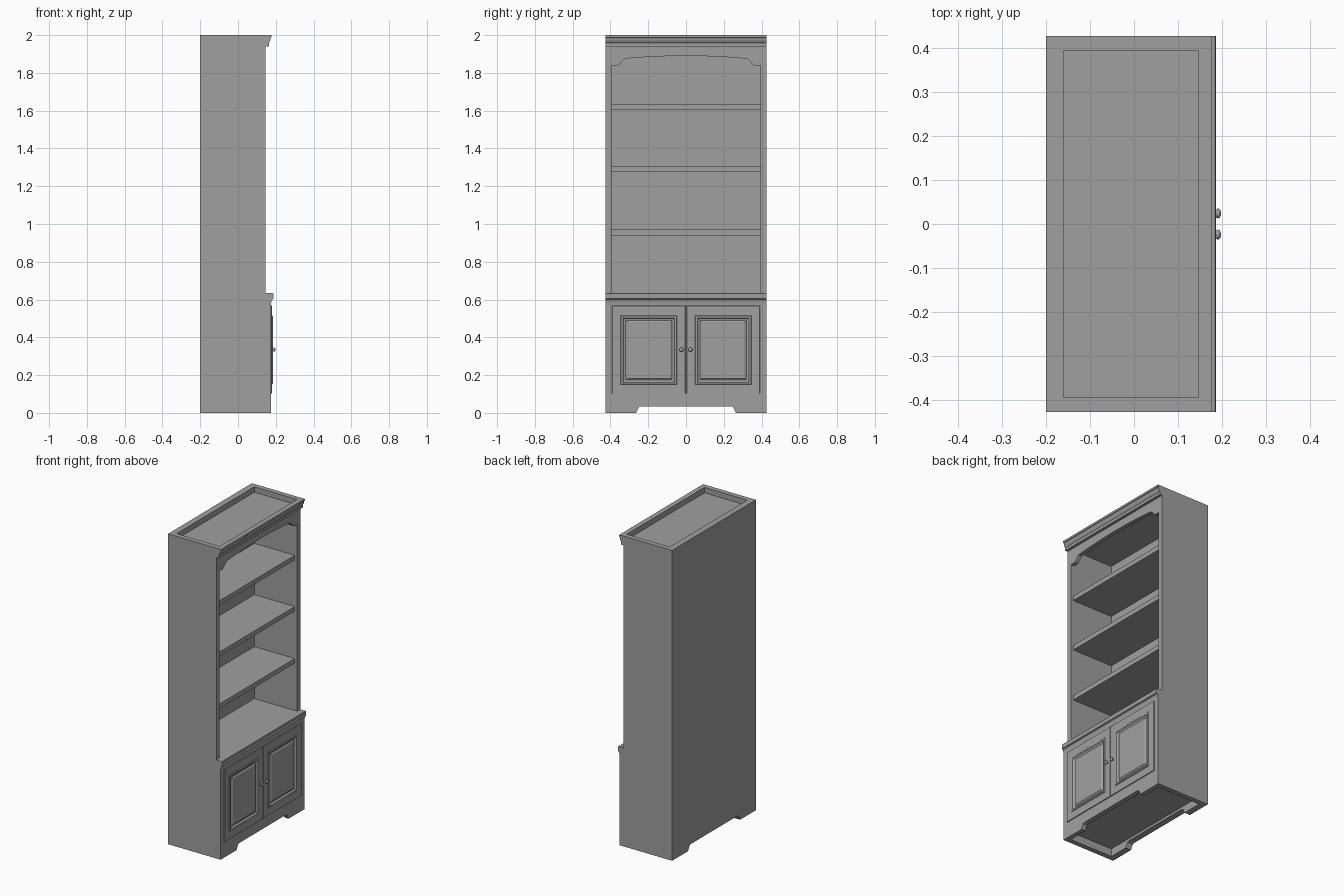
import bpy, bmesh, math
from mathutils import Vector

if "Cube" in bpy.data.objects:
    bpy.data.objects.remove(bpy.data.objects["Cube"])

wood = bpy.data.materials.new("grey paint")
wood.diffuse_color = (0.35, 0.35, 0.35, 1)
wood.use_nodes = True
wood.node_tree.nodes["Principled BSDF"].inputs["Base Color"].default_value = wood.diffuse_color

W, IN = 0.427, 0.395            # outer and inner half width
BACK, BACK_IN = -0.20, -0.16    # back board
STILE, BASE = 0.145, 0.175      # front of upper and lower section


def finish(name, bm):
    bmesh.ops.recalc_face_normals(bm, faces=bm.faces)
    me = bpy.data.meshes.new(name)
    bm.to_mesh(me)
    bm.free()
    me.materials.append(wood)
    ob = bpy.data.objects.new(name, me)
    bpy.context.collection.objects.link(ob)
    return ob


def prism(name, pts, axis, a, b):
    """Extrude a profile of (x, z) along y, or of (y, z) along x."""
    bm = bmesh.new()
    co = (lambda p, t: (p[0], t, p[1])) if axis == "y" else (lambda p, t: (t, p[0], p[1]))
    face = bm.faces.new([bm.verts.new(co(p, a)) for p in pts])
    new = bmesh.ops.extrude_face_region(bm, geom=[face])["geom"]
    move = Vector((0, b - a, 0)) if axis == "y" else Vector((b - a, 0, 0))
    bmesh.ops.translate(bm, vec=move, verts=[v for v in new if isinstance(v, bmesh.types.BMVert)])
    return finish(name, bm)


def board(name, x0, x1, z0, z1, half=IN):
    return prism(name, [(x0, z0), (x1, z0), (x1, z1), (x0, z1)], "y", -half, half)


# side panels, deeper in the lower section
side = [(BACK, 0), (BASE, 0), (BASE, 0.57), (STILE, 0.57), (STILE, 2), (BACK, 2)]
for s, label in ((-1, "left"), (1, "right")):
    prism(label + "_side_panel", side, "y", s * IN, s * W)


# front and back boards with a cut-out between the feet
def footed(top):
    return [(-IN, 0), (-0.265, 0), (-0.25, 0.03), (-0.24, 0.035), (0.24, 0.035),
            (0.25, 0.03), (0.265, 0), (IN, 0), (IN, top), (-IN, top)]


prism("back_board", footed(2.0), "x", BACK, BACK_IN)
prism("lower_front_frame", footed(0.57), "x", STILE, BASE)

# horizontal boards
board("bottom_panel", BACK_IN, STILE, 0.05, 0.08)
board("counter_board", BACK_IN, STILE, 0.605, 0.635)
board("top_panel", BACK_IN, STILE, 1.94, 1.965)
for i, z in enumerate((0.94, 1.275, 1.605)):
    board("shelf_%d" % (i + 1), BACK_IN, 0.128, z, z + 0.03)

# counter edge moulding: square nosing over a cove
cove = [(0.183 - 0.008 * math.sin(t * math.pi / 8), 0.57 + 0.03 * math.cos(t * math.pi / 8))
        for t in range(5)]
prism("counter_moulding",
      [(STILE, 0.635), (0.184, 0.635), (0.187, 0.631), (0.187, 0.606), (0.183, 0.603)]
      + cove + [(STILE, 0.57)], "y", -W, W)

# cornice moulding on the front
prism("cornice", [(STILE, 2), (0.177, 2), (0.177, 1.988), (0.173, 1.984), (0.172, 1.975),
                  (0.168, 1.965), (0.163, 1.958), (0.163, 1.94), (STILE, 1.94)], "y", -W, W)

# arched valance with shaped ends
half_arch = [(IN, 1.84), (0.362, 1.84), (0.352, 1.845), (0.342, 1.858), (0.325, 1.875)]
arch = [(0.325 * (1 - t / 8), 1.89 - 0.015 * (1 - t / 8) ** 2) for t in range(1, 9)]
right = half_arch + arch
left = [(-y, z) for y, z in reversed(right[:-1])]
prism("valance", right + left + [(-IN, 1.94), (IN, 1.94)], "x", 0.12, STILE)


# doors: nested rectangles stepping in and out form the raised panel
def door(name, s):
    steps = [(0, 0, BASE), (0, 0, 0.178), (0.002, 0.002, 0.180), (0.045, 0.052, 0.180),
             (0.049, 0.056, 0.184), (0.058, 0.065, 0.184), (0.064, 0.071, 0.177),
             (0.071, 0.078, 0.175), (0.074, 0.081, 0.1765), (0.081, 0.088, 0.181)]
    y0, y1, z0, z1 = 0.002, 0.392, 0.102, 0.568
    bm = bmesh.new()
    rings = []
    for my, mz, x in steps:
        a, b, c, d = y0 + my, y1 - my, z0 + mz * 0.92, z1 - mz
        rings.append([bm.verts.new((x, s * y, z)) for y, z in ((a, c), (b, c), (b, d), (a, d))])
    for r, q in zip(rings, rings[1:]):
        for i in range(4):
            j = (i + 1) % 4
            bm.faces.new((r[i], r[j], q[j], q[i]))
    bm.faces.new(rings[-1])
    bm.faces.new(rings[0][::-1])
    finish(name, bm)


# round knob turned around the x axis
def knob(name, s):
    bm = bmesh.new()
    prof = [(0.179, 0.006), (0.184, 0.005), (0.187, 0.009), (0.190, 0.0115),
            (0.194, 0.0105), (0.197, 0.006), (0.1985, 0.0)]
    vs = [bm.verts.new((x, s * 0.024, 0.335 + r)) for x, r in prof]
    es = [bm.edges.new(e) for e in zip(vs, vs[1:])]
    bmesh.ops.spin(bm, geom=vs + es, cent=(0, s * 0.024, 0.335), axis=(1, 0, 0),
                   angle=2 * math.pi, steps=16)
    bmesh.ops.remove_doubles(bm, verts=bm.verts, dist=1e-5)
    for f in bm.faces:
        f.smooth = True
    finish(name, bm)


for s, label in ((-1, "left"), (1, "right")):
    door(label + "_door", s)
    knob(label + "_knob", s)
